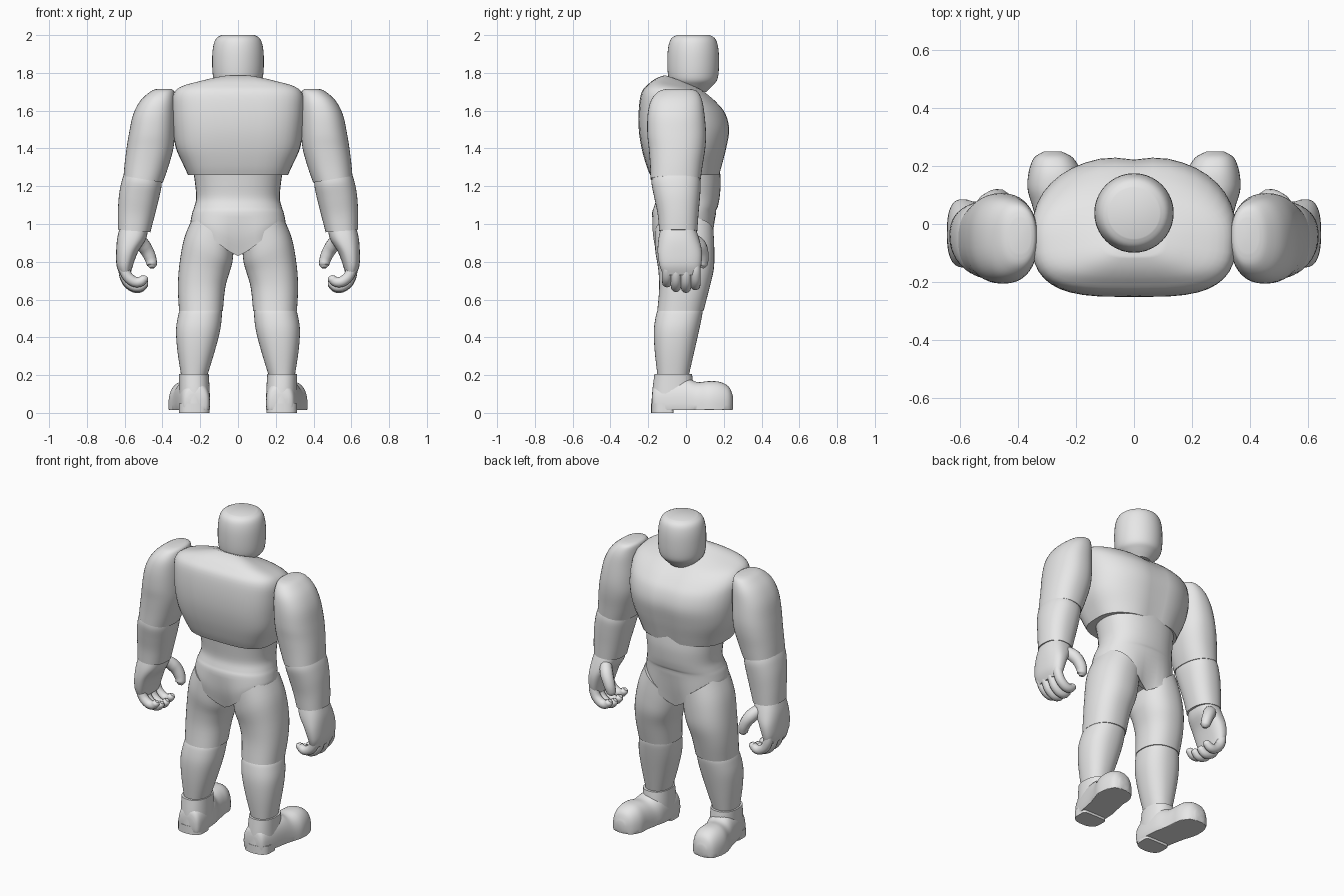
import bpy
import bmesh
from math import cos, sin, pi, exp, hypot, copysign

SIDES = 40
STEPS = 4

if "Cube" in bpy.data.objects:
    bpy.data.objects.remove(bpy.data.objects["Cube"], do_unlink=True)

grey = bpy.data.materials.new("plain grey")
grey.use_nodes = True
grey.diffuse_color = (0.8, 0.8, 0.8, 1)
grey.node_tree.nodes["Principled BSDF"].inputs["Base Color"].default_value = (0.8, 0.8, 0.8, 1)


def finish(obj, mirrored):
    """Give the part its material, smooth shading and opposite twin."""
    obj.data.materials.clear()
    obj.data.materials.append(grey)
    bpy.ops.object.select_all(action='DESELECT')
    obj.select_set(True)
    bpy.context.view_layer.objects.active = obj
    bpy.ops.object.shade_smooth_by_angle(angle=0.65)
    if mirrored:
        mirror = obj.modifiers.new("Mirror", 'MIRROR')
        mirror.use_mirror_merge = False


def smooth_rows(rows):
    """Fill in rows along a smooth curve through the given ones."""
    rows = [tuple(r) + (0,) * (6 - len(r)) for r in rows]
    result = []
    for i in range(len(rows) - 1):
        a, b, c, d = rows[max(i - 1, 0)], rows[i], rows[i + 1], rows[min(i + 2, len(rows) - 1)]
        for k in range(STEPS):
            t = k / STEPS
            result.append([q + t / 2 * (r - p + t * (2 * p - 5 * q + 4 * r - s + t * (3 * (q - r) + s - p)))
                           for p, q, r, s in zip(a, b, c, d)])
    return result + [list(rows[-1])]


def power(value, n):
    return copysign(abs(value) ** (2 / n), value)


def tilt_sideways(a, b, t, slope, ca, cb):
    return a, b, t + slope * (a - ca)


def loft(name, rows, warp=tilt_sideways, front=2.3, back=2.3, mirrored=True):
    """Skin rounded sections; a row is position, low/high a, low/high b, slope."""
    bm = bmesh.new()
    rings = []
    for t, a0, a1, b0, b1, slope in smooth_rows(rows):
        ca, cb = (a0 + a1) / 2, (b0 + b1) / 2
        ring = []
        for i in range(SIDES):
            angle = 2 * pi * i / SIDES
            n = front if sin(angle) >= 0 else back
            a = ca + (a1 - a0) / 2 * power(cos(angle), n)
            b = cb + (b1 - b0) / 2 * power(sin(angle), n)
            ring.append(bm.verts.new(warp(a, b, t, slope, ca, cb)))
        rings.append(ring)
    for low, high in zip(rings, rings[1:]):
        for i in range(SIDES):
            j = (i + 1) % SIDES
            bm.faces.new((low[i], low[j], high[j], high[i]))
    # Close both ends with fans
    for ring in (rings[0], rings[-1]):
        hub = bm.verts.new(sum((v.co for v in ring[1:]), ring[0].co.copy()) / SIDES)
        for i in range(SIDES):
            bm.faces.new((ring[i], ring[(i + 1) % SIDES], hub))
    bmesh.ops.recalc_face_normals(bm, faces=bm.faces)
    mesh = bpy.data.meshes.new(name)
    bm.to_mesh(mesh)
    bm.free()
    obj = bpy.data.objects.new(name, mesh)
    bpy.context.collection.objects.link(obj)
    finish(obj, mirrored)


def central(rows):
    """Expand half-width rows to sections centred on the body."""
    return [(r[0], -r[1], r[1]) + tuple(r[2:]) for r in rows]


def finger(name, points, radius):
    """Round tapered tube through the points."""
    curve = bpy.data.curves.new(name, 'CURVE')
    curve.dimensions = '3D'
    curve.bevel_depth = radius
    curve.bevel_resolution = 4
    curve.resolution_u = 6
    curve.use_fill_caps = True
    spline = curve.splines.new('BEZIER')
    spline.bezier_points.add(len(points) - 1)
    for p, (co, size) in zip(spline.bezier_points, points):
        p.co = co
        p.radius = size
        p.handle_left_type = p.handle_right_type = 'AUTO'
    obj = bpy.data.objects.new(name, curve)
    bpy.context.collection.objects.link(obj)
    bpy.ops.object.select_all(action='DESELECT')
    obj.select_set(True)
    bpy.context.view_layer.objects.active = obj
    bpy.ops.object.convert(target='MESH')
    finish(bpy.context.view_layer.objects.active, True)


# Head: a rounded drum
loft("head", [(z, -r, r, 0.038 - r, 0.038 + r) for z, r in (
    (1.7, 0.07), (1.735, 0.105), (1.765, 0.128), (1.82, 0.136), (1.9, 0.136),
    (1.955, 0.128), (1.985, 0.113), (2.0, 0.088))], front=2, back=2, mirrored=False)


# Chest: broad, flat backed, leaning forward at the top with a groove between the pectorals
def chest_warp(a, b, t, slope, ca, cb):
    groove = 0.014 * exp(-(a / 0.06) ** 2) if b > cb else 0
    return a, b - groove, t - slope * b


loft("chest", central([
    (1.26, 0.265, -0.19, 0.185), (1.31, 0.288, -0.21, 0.198), (1.4, 0.328, -0.235, 0.22),
    (1.5, 0.345, -0.25, 0.236), (1.595, 0.352, -0.25, 0.215, 0.05),
    (1.665, 0.348, -0.235, 0.17, 0.14), (1.708, 0.31, -0.2, 0.115, 0.16),
    (1.733, 0.2, -0.16, 0.08, 0.23), (1.749, 0.1, -0.11, 0.04, 0.35)]),
    chest_warp, front=2.2, back=3.4, mirrored=False)


# Waist and hips: lower edge cut up to the hips in a V
def hip_warp(a, b, t, slope, ca, cb):
    tuck = 0.06 * slope * exp(-(a / 0.07) ** 2)
    return a, b - copysign(tuck, b - cb), t + slope * (hypot(a, 0.02) - 0.02)


loft("waist_and_hips", central([
    (1.3, 0.24, -0.175, 0.178), (1.22, 0.228, -0.165, 0.184), (1.14, 0.221, -0.158, 0.178),
    (1.09, 0.232, -0.17, 0.168), (1.06, 0.242, -0.18, 0.16),
    (0.94, 0.25, -0.188, 0.157, 0.36), (0.83, 0.25, -0.182, 0.155, 0.78)]),
    hip_warp, mirrored=False)

# Arms
loft("upper_arm", [
    (1.715, 0.355, 0.43, -0.1, 0.02), (1.702, 0.338, 0.462, -0.145, 0.06),
    (1.655, 0.332, 0.515, -0.185, 0.085), (1.58, 0.332, 0.555, -0.203, 0.098),
    (1.48, 0.335, 0.577, -0.205, 0.106), (1.4, 0.342, 0.59, -0.197, 0.102),
    (1.31, 0.37, 0.6, -0.19, 0.088, 0.1), (1.237, 0.398, 0.606, -0.187, 0.078, 0.17)])
loft("forearm", [
    (1.25, 0.403, 0.602, -0.18, 0.072, 0.17), (1.21, 0.406, 0.616, -0.182, 0.078, 0.16),
    (1.14, 0.42, 0.63, -0.168, 0.074, 0.12), (1.05, 0.442, 0.636, -0.15, 0.066, 0.1),
    (0.963, 0.464, 0.636, -0.142, 0.06, 0.08)])

# Hands: palm, four curled fingers and a thumb
loft("palm", [
    (0.985, 0.475, 0.625, -0.132, 0.048), (0.92, 0.487, 0.64, -0.146, 0.07),
    (0.85, 0.53, 0.645, -0.15, 0.085), (0.78, 0.556, 0.643, -0.14, 0.08),
    (0.73, 0.57, 0.625, -0.12, 0.065)], front=2.5, back=2.5)
for i, (y, drop) in enumerate(((-0.1, 0.03), (-0.053, 0.005), (0, 0), (0.05, 0.015))):
    finger("finger_%d" % (i + 1), [
        ((0.605, y, 0.8), 0.9), ((0.6, y, 0.725 + drop), 1),
        ((0.567, y, 0.675 + drop), 1), ((0.525, y, 0.662 + drop), 0.95),
        ((0.495, y, 0.683 + drop), 0.8), ((0.488, y, 0.695 + drop), 0.4)], 0.028)
finger("thumb", [
    ((0.54, 0.02, 0.93), 1), ((0.5, 0.07, 0.885), 1.15), ((0.468, 0.088, 0.83), 1),
    ((0.456, 0.085, 0.785), 0.85), ((0.456, 0.08, 0.768), 0.4)], 0.033)

# Legs
loft("thigh", [
    (0.955, 0.022, 0.238, -0.165, 0.146, 0.75), (0.86, 0.03, 0.285, -0.163, 0.15, 0.5),
    (0.76, 0.046, 0.311, -0.147, 0.147, 0.15), (0.66, 0.068, 0.318, -0.142, 0.124),
    (0.54, 0.08, 0.312, -0.152, 0.093)])
loft("shin", [
    (0.55, 0.087, 0.306, -0.147, 0.087), (0.52, 0.085, 0.316, -0.158, 0.086),
    (0.44, 0.094, 0.328, -0.17, 0.07), (0.33, 0.122, 0.321, -0.166, 0.045),
    (0.19, 0.165, 0.3, -0.15, 0.013)])


# Boots: ankle cuff, flat-soled foot with a bulbous toe, and a heel block
def foot_warp(a, b, t, slope, ca, cb):
    return a, t, max(b, 0.015)


loft("boot_cuff", [
    (0.03, 0.148, 0.312, -0.184, 0.03), (0.12, 0.15, 0.312, -0.178, 0.04),
    (0.205, 0.155, 0.312, -0.167, 0.032)])
loft("boot_foot", [
    (-0.18, 0.18, 0.27, 0.03, 0.1), (-0.165, 0.155, 0.295, -0.04, 0.15),
    (-0.1, 0.147, 0.315, -0.08, 0.18), (0, 0.152, 0.335, -0.08, 0.185),
    (0.06, 0.167, 0.35, -0.08, 0.163), (0.12, 0.177, 0.367, -0.08, 0.168),
    (0.18, 0.183, 0.363, -0.08, 0.164), (0.228, 0.21, 0.345, -0.05, 0.137),
    (0.25, 0.25, 0.31, 0.025, 0.085)], foot_warp, front=2.4, back=2.4)
loft("boot_heel", [
    (0, 0.15, 0.312, -0.184, -0.065), (0.05, 0.15, 0.312, -0.184, -0.065)],
    front=8, back=2.4)
